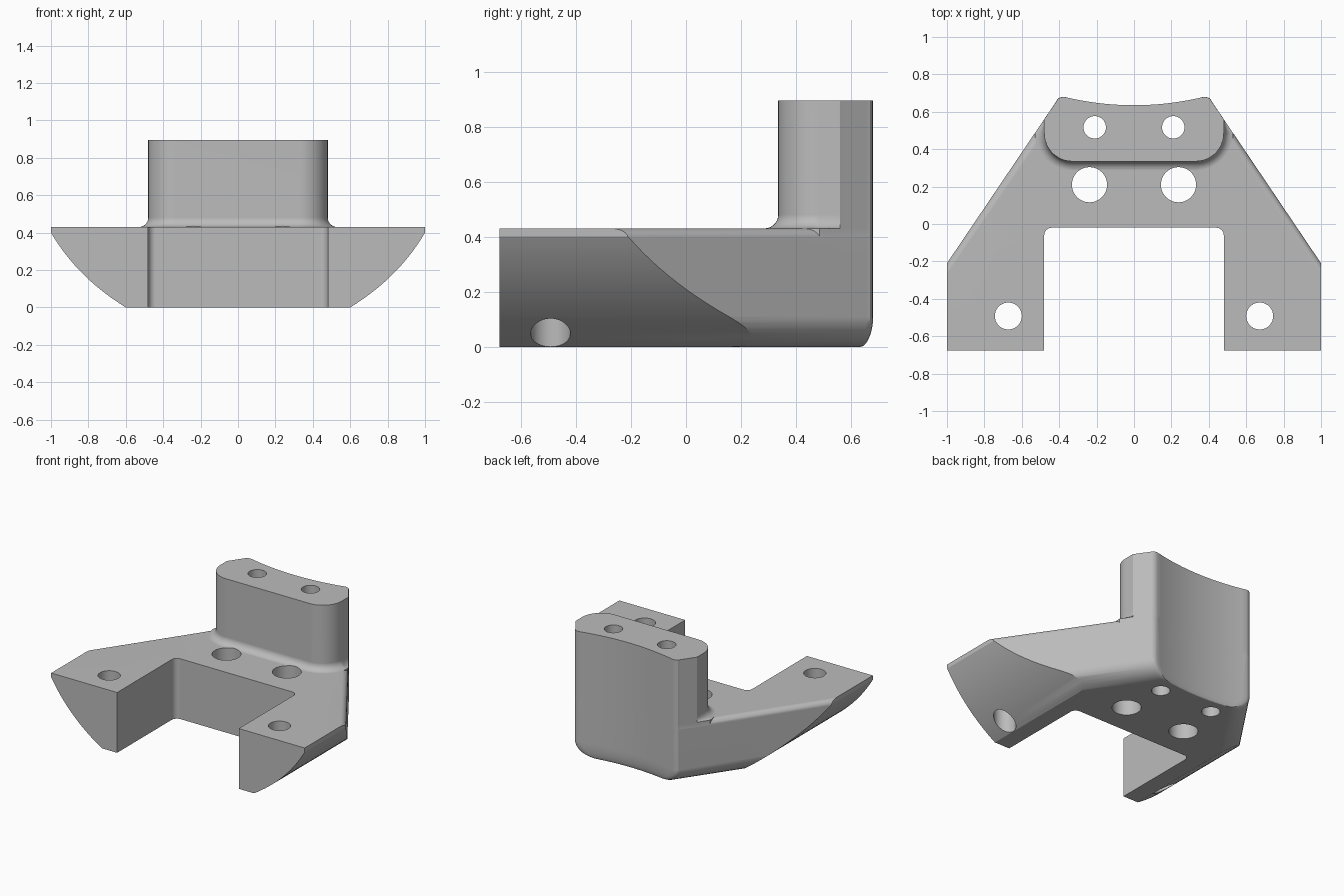
import bpy, bmesh
from math import sin, cos, pi, radians

old = bpy.data.objects.get("Cube")
if old:
    bpy.data.objects.remove(old, do_unlink=True)

grey = bpy.data.materials.new("plain_grey")
grey.use_nodes = True
grey.diffuse_color = (0.5, 0.5, 0.5, 1)
grey.node_tree.nodes["Principled BSDF"].inputs["Base Color"].default_value = (0.5, 0.5, 0.5, 1)

NX, NY = 0.829, 0.56      # normal of the slanted side wall


def loft(name, rings):
    """Solid through a stack of equal-length rings."""
    bm = bmesh.new()
    loops = [[bm.verts.new(p) for p in ring] for ring in rings]
    n = len(loops[0])
    for a, b in zip(loops, loops[1:]):
        for i in range(n):
            j = (i + 1) % n
            bm.faces.new((a[i], a[j], b[j], b[i]))
    bm.faces.new(loops[0][::-1])
    bm.faces.new(loops[-1])
    bmesh.ops.recalc_face_normals(bm, faces=bm.faces)
    mesh = bpy.data.meshes.new(name)
    bm.to_mesh(mesh)
    bm.free()
    obj = bpy.data.objects.new(name, mesh)
    bpy.context.collection.objects.link(obj)
    mesh.materials.append(grey)
    return obj


def mirrored(half):
    """Closed outline from its +x half, which ends on the middle line."""
    return half + [(-x, y) for x, y in reversed(half) if x > 1e-6]


def at_height(outline, z):
    return [(x, y, z) for x, y in outline]


def arc(cx, cy, r, a0, a1, n):
    return [(cx + r * cos(radians(a0 + (a1 - a0) * i / n)),
             cy + r * sin(radians(a0 + (a1 - a0) * i / n))) for i in range(n + 1)]


def back_edge(inset, back):
    """Slanted wall end, rounded tip and hollow back, down to x = 0."""
    s = inset / NX
    tip = 0.375 - s
    drop = 0.045 * (1 - (tip / 0.375) ** 2) + back
    pts = [(0.416 - s, 0.655 - drop), (0.408 - s, 0.669 - drop),
           (0.395 - s, 0.677 - drop)]
    for i in range(13):
        x = tip * (1 - i / 12)
        pts.append((x, 0.635 + 0.045 * (x / 0.375) ** 2 - back))
    return pts


def base_outline(inset, back=0):
    inner = arc(0.44, -0.06, 0.04, 90, 0, 6)
    half = inner + [(0.48, -0.677), (1, -0.677), (1, -0.21 - inset / NY)]
    return mirrored(half + back_edge(inset, back))


def post_outline(flare):
    front = arc(0.33, 0.485, 0.15 + flare, -90, 0, 12)
    return mirrored(front + [(0.48, 0.56)] + back_edge(0.001, 0))


def boolean(obj, cutter, operation):
    mod = obj.modifiers.new(operation.lower(), 'BOOLEAN')
    mod.operation, mod.solver, mod.object = operation, 'EXACT', cutter
    bpy.context.view_layer.objects.active = obj
    bpy.ops.object.modifier_apply(modifier=mod.name)
    bpy.data.objects.remove(cutter, do_unlink=True)


# Base: rounded lower and upper edges along the slanted walls
R, T = 0.11, 0.035
rings = []
for i in range(9):
    a = i / 8 * pi / 2
    k = 1 - sin(a)
    rings.append(at_height(base_outline(R * k, 0.02 * k), R * (1 - cos(a))))
for i in range(6):
    a = i / 5 * pi / 2
    rings.append(at_height(base_outline(T * (1 - cos(a))), 0.43 - T + T * sin(a)))
bracket = loft("bracket_body", rings)

# Curved underside of the two arms
C = [(0.6, 0), (1, 0.4)]
bow = [(0.6 + 0.52 * t * (1 - t) + 0.4 * t * t, 0.32 * t * (1 - t) + 0.4 * t * t)
       for t in (i / 16 for i in range(17))]
half = [(0, 0)] + bow + [(1.02, 0.425), (1.02, 0.6)]
section = half + [(-x, z) for x, z in reversed(half) if x > 0]
envelope = loft("arm_envelope", [[(x, y, z) for x, z in section] for y in (-1, 1)])
boolean(bracket, envelope, 'INTERSECT')

# Upright post with a fillet at its foot
F = 0.05
rings = [at_height(post_outline(F), 0.37)]
for i in range(8):
    a = i / 7 * pi / 2
    rings.append(at_height(post_outline(F * (1 - sin(a))), 0.43 + F * (1 - cos(a))))
rings.append(at_height(post_outline(0), 0.895))
boolean(bracket, loft("upright_post", rings), 'UNION')

# Bolt holes: post, base and arms
for x, y, r in ((0.21, 0.517, 0.06), (0.238, 0.21, 0.094), (0.672, -0.492, 0.072)):
    for side in (-1, 1):
        circle = arc(side * x, y, r, 0, 352.5, 47)
        boolean(bracket, loft("hole", [at_height(circle, z) for z in (-0.2, 1.2)]),
                'DIFFERENCE')

bpy.ops.object.select_all(action='DESELECT')
bracket.select_set(True)
bpy.context.view_layer.objects.active = bracket
bpy.ops.object.shade_smooth_by_angle(angle=radians(28))
weighted = bracket.modifiers.new("even_shading", 'WEIGHTED_NORMAL')
weighted.keep_sharp = True
